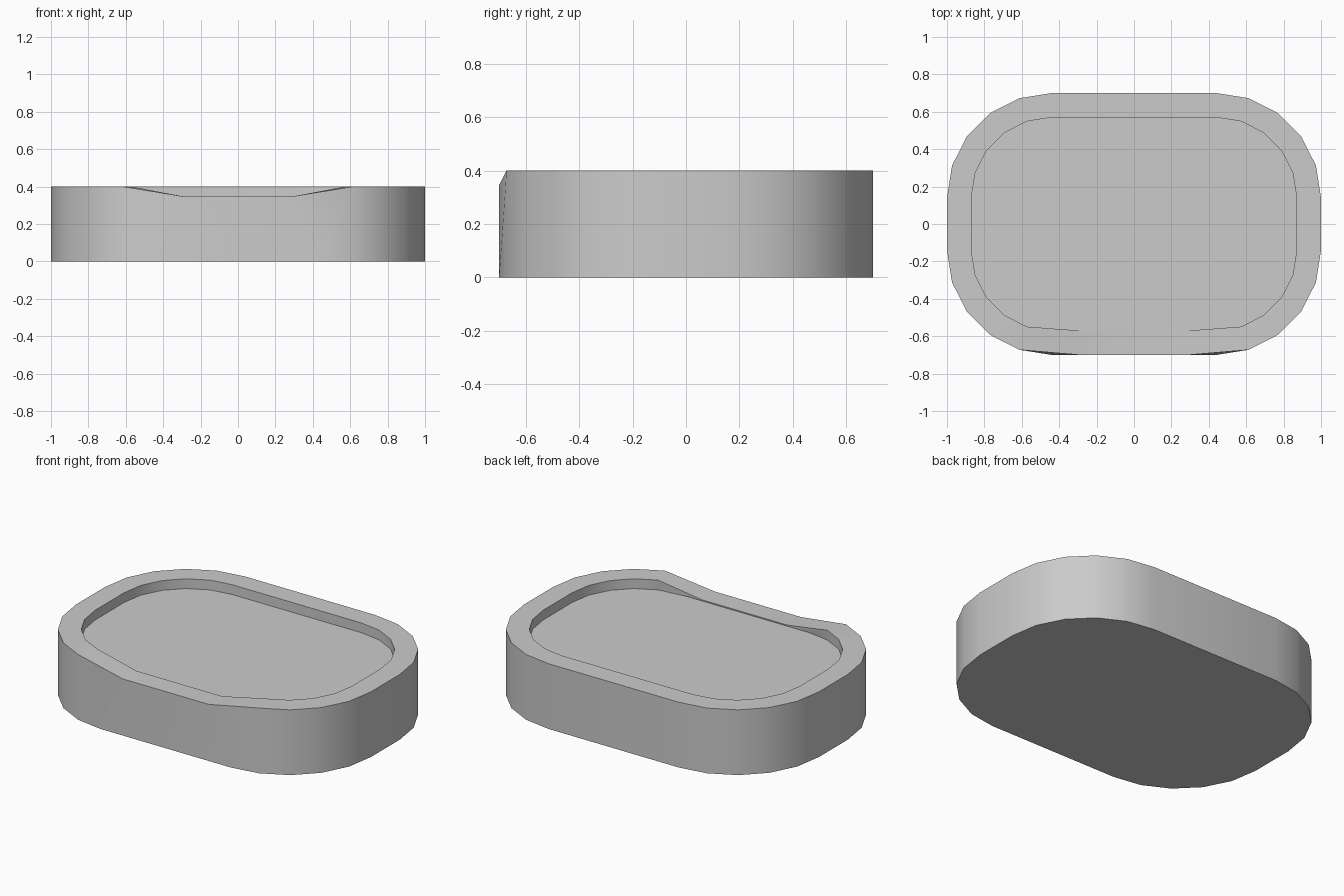
import bpy, bmesh
from math import cos, sin, pi

if "Cube" in bpy.data.objects:
    bpy.data.objects.remove(bpy.data.objects["Cube"])

SEGS = 5            # segments per rounded corner
CX, CY = 0.44, 0.14  # corner arc centres


def outline(r, z, dip=False):
    """Rounded rectangle ring; dip pulls the two front vertices in and down."""
    pts = []
    for q, (sx, sy) in enumerate([(1, 1), (-1, 1), (-1, -1), (1, -1)]):
        for i in range(SEGS + 1):
            a = (q + i / SEGS) * pi / 2
            pts.append([sx * CX + r * cos(a), sy * CY + r * sin(a), z])
    if dip:
        pts[3 * SEGS + 2] = [-0.29, -CY - r, 0.347]
        pts[3 * SEGS + 3] = [0.29, -CY - r, 0.347]
    return pts


# Tray body: base, outer wall, dipped rim, inner wall, recessed floor
bm = bmesh.new()
rings = [[bm.verts.new(p) for p in outline(*args)] for args in
         [(0.56, 0.0), (0.56, 0.40, True), (0.43, 0.40, True), (0.43, 0.34)]]
n = len(rings[0])
for lo, hi in zip(rings, rings[1:]):
    for i in range(n):
        j = (i + 1) % n
        bm.faces.new((lo[i], lo[j], hi[j], hi[i]))
bm.faces.new(rings[0][::-1])
bm.faces.new(rings[-1])
bmesh.ops.recalc_face_normals(bm, faces=bm.faces)

mesh = bpy.data.meshes.new("tray")
bm.to_mesh(mesh)
bm.free()
tray = bpy.data.objects.new("tray", mesh)
bpy.context.collection.objects.link(tray)
bpy.context.view_layer.objects.active = tray
tray.select_set(True)
bpy.ops.object.shade_smooth_by_angle()
